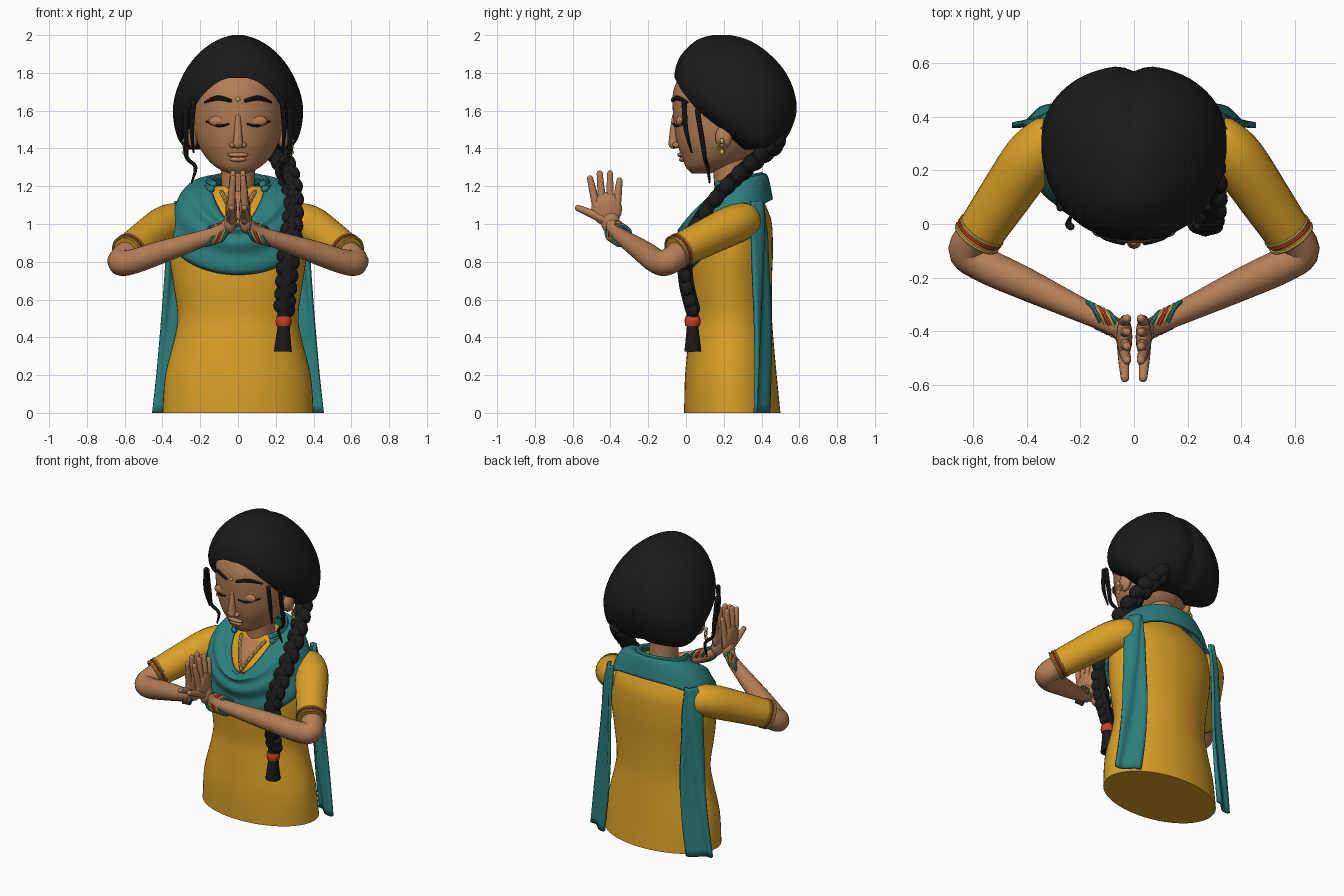
import bpy, bmesh, math
from mathutils import Vector, Matrix

if "Cube" in bpy.data.objects:
    bpy.data.objects.remove(bpy.data.objects["Cube"])

def material(name, col):
    m = bpy.data.materials.new(name)
    m.diffuse_color = (*col, 1)
    m.use_nodes = True
    m.node_tree.nodes["Principled BSDF"].inputs["Base Color"].default_value = m.diffuse_color
    return m

SKIN = material("brown skin", (0.46, 0.21, 0.095))
LIP = material("lip brown", (0.50, 0.225, 0.11))
HAIR = material("black hair", (0.011, 0.011, 0.011))
CLOTH = material("mustard cloth", (0.70, 0.35, 0.02))
TEAL = material("teal cloth", (0.026, 0.21, 0.21))
RED = material("red trim", (0.58, 0.05, 0.025))
GOLD = material("gold", (0.65, 0.42, 0.08))

def finish(bm, name, mat):
    bmesh.ops.recalc_face_normals(bm, faces=bm.faces)
    me = bpy.data.meshes.new(name)
    bm.to_mesh(me)
    bm.free()
    me.materials.append(mat)
    ob = bpy.data.objects.new(name, me)
    bpy.context.collection.objects.link(ob)
    return ob

def loft(name, rings, mat, wrap=True, loop=False, cap=True):
    """Skin a list of point rows; wrap closes each row, loop joins last row to first."""
    bm = bmesh.new()
    rows = [[bm.verts.new(p) for p in r] for r in rings]
    n = len(rows[0])
    for i in range(len(rows) - (0 if loop else 1)):
        a, b = rows[i], rows[(i + 1) % len(rows)]
        for j in range(n if wrap else n - 1):
            k = (j + 1) % n
            bm.faces.new((a[j], a[k], b[k], b[j]))
    if cap and wrap and not loop:
        bm.faces.new(rows[0])
        bm.faces.new(rows[-1])
    return finish(bm, name, mat)

def smooth_path(pts, n):
    """Catmull-Rom samples through tuples of any length."""
    p = [pts[0], *pts, pts[-1]]
    out = []
    for i in range(len(pts) - 1):
        for k in range(n):
            t = k / n
            out.append(tuple(0.5 * (2*b + (c-a)*t + (2*a-5*b+4*c-d)*t*t + (3*b-a-3*c+d)*t**3)
                             for a, b, c, d in zip(*p[i:i + 4])))
    return out + [tuple(pts[-1])]

def tube(name, pts, mat, seg=12, sub=5, ends=(1, 1)):
    """Round tube through (x, y, z, radius) points, with optional domed ends."""
    s = smooth_path(pts, sub)
    P, R = [Vector(q[:3]) for q in s], [q[3] for q in s]
    D = [(P[min(i + 1, len(P) - 1)] - P[max(i - 1, 0)]).normalized() for i in range(len(P))]
    st = list(zip(P, D, R))
    dome = [math.radians(a) for a in (25, 50, 72, 86)]
    if ends[0]:
        st = [(P[0] - D[0]*R[0]*math.sin(a), D[0], R[0]*math.cos(a)) for a in reversed(dome)] + st
    if ends[1]:
        st += [(P[-1] + D[-1]*R[-1]*math.sin(a), D[-1], R[-1]*math.cos(a)) for a in dome]
    ref = min((Vector(v) for v in ((1, 0, 0), (0, 1, 0), (0, 0, 1))), key=lambda v: abs(v.dot(D[0])))
    rings = []
    for c, d, r in st:
        u = d.cross(ref).normalized()
        v = d.cross(u)
        rings.append([c + r*(u*math.cos(t) + v*math.sin(t)) for t in (2*math.pi*j/seg for j in range(seg))])
    return loft(name, rings, mat)

def blobs(name, items, mat, seg=16):
    """Ellipsoids from (centre, scale, rotation matrix or None)."""
    bm = bmesh.new()
    for c, s, rot in items:
        m = Matrix.Translation(c) @ (rot or Matrix()) @ Matrix.Diagonal((*s, 1))
        bmesh.ops.create_uvsphere(bm, u_segments=seg, v_segments=seg // 2 + 2, radius=1, matrix=m)
    return finish(bm, name, mat)

def hoop(name, c, axis, R, r, mat):
    q = Vector(axis).to_track_quat('Z', 'Y')
    rings = []
    for i in range(32):
        a = 2*math.pi*i/32
        rings.append([Vector(c) + q @ Vector(((R + r*math.cos(b))*math.cos(a), (R + r*math.cos(b))*math.sin(a),
                      r*math.sin(b))) for b in (2*math.pi*j/8 for j in range(8))])
    return loft(name, rings, mat, loop=True)

# Body sections: z, half width, front y, back y
TORSO = [(0, .40, -.01, .50), (.2, .385, -.005, .48), (.4, .335, .015, .462), (.52, .32, .025, .455),
         (.7, .345, .015, .455), (.85, .365, .02, .46), (1.0, .36, .04, .455), (1.08, .33, .08, .43),
         (1.14, .24, .13, .40), (1.2, .13, .17, .36)]
HEAD = [(1.268, .05, .03, .13), (1.30, .115, .0, .22), (1.35, .168, -.02, .32), (1.42, .21, -.045, .39),
        (1.5, .233, -.06, .44), (1.6, .242, -.07, .45), (1.7, .23, -.068, .43), (1.8, .18, -.03, .36)]
CAP = [(1.395, .26, .30, .47), (1.43, .305, .24, .515), (1.5, .333, .13, .56), (1.6, .345, .0, .59),
       (1.7, .328, -.055, .578), (1.8, .285, -.06, .535), (1.88, .23, -.035, .47), (1.94, .165, .015, .40),
       (1.98, .095, .07, .33), (2.0, .03, .14, .26)]

def section_ring(row, p, n=56):
    z, w, f, b = row
    pw = lambda v: math.copysign(abs(v) ** (2 / p), v)
    ts = [2*math.pi*j/n for j in range(n)]
    return [Vector((w*pw(math.cos(t)), (f + b)/2 + (b - f)/2*pw(math.sin(t)), z)) for t in ts]

def front_y(table, x, z):
    rows = smooth_path(table, 8)
    _, w, f, b = min(rows, key=lambda r: abs(r[0] - z))
    return (f + b)/2 - (b - f)/2*math.sqrt(max(0, 1 - (x/w)**2))

loft("tunic", [section_ring(r, 2) for r in smooth_path(TORSO, 4)], CLOTH)
loft("head", [section_ring(r, 2) for r in smooth_path(HEAD, 4)], SKIN)
tube("neck", [(0, .25, 1.1, .10), (0, .24, 1.2, .09), (0, .23, 1.38, .095)], SKIN, 24)

# Hair with a parting groove, and the face opening cut out
rings = [section_ring(r, 2.2, 72) for r in smooth_path(CAP, 4)]
for ring in rings:
    for v in ring:
        if v.y > .2:
            v.y -= .022*math.exp(-(v.x/.035)**2)
hair = loft("hair", rings, HAIR)
half = [(.25, 1.25), (.245, 1.53), (.21, 1.65), (.13, 1.735), (.06, 1.77)]
arch = smooth_path(half + [(0, 1.772)] + [(-x, z) for x, z in reversed(half)], 5)
cutter = loft("face_cutter", [[(x, y, z) for x, z in arch] for y in (-.5, .2)], HAIR)
mod = hair.modifiers.new("opening", 'BOOLEAN')
mod.operation, mod.solver, mod.object = 'DIFFERENCE', 'EXACT', cutter
bpy.context.view_layer.update()
hair.data = bpy.data.meshes.new_from_object(hair.evaluated_get(bpy.context.evaluated_depsgraph_get()))
hair.modifiers.clear()
bpy.data.objects.remove(cutter)

# Facial features
tube("nose", [(0, -.06, 1.57, .014), (0, -.066, 1.49, .02), (0, -.066, 1.425, .027)], SKIN)
blobs("nostrils", [((s*.026, -.05, 1.418), (.02, .022, .016), None) for s in (-1, 1)], SKIN)
blobs("lips", [((0, front_y(HEAD, 0, z) - .002, z), (w, .018, .013), None)
               for z, w in ((1.366, .055), (1.342, .045))], LIP)
blobs("forehead_dot", [((0, front_y(HEAD, 0, 1.66), 1.66), (.012, .008, .012), None)], GOLD)
for s in (-1, 1):
    on_face = lambda pts: [(s*x, front_y(HEAD, x, z) - .002, z, r) for x, z, r in pts]
    tube("eyebrow", on_face([(.04, 1.653, .009), (.11, 1.667, .013), (.175, 1.645, .006)]), HAIR, 8)
    blobs("eyelid", [((s*.1, front_y(HEAD, .1, 1.545) + .012, 1.545), (.055, .022, .03), None)], SKIN)
    tube("eyelashes", [(x, y - .007, z, r) for x, y, z, r in
         on_face([(.05, 1.53, .005), (.1, 1.519, .007), (.165, 1.542, .006)])], HAIR, 8)
    blobs("ear", [((s*.24, .20, 1.46), (.03, .045, .06), None)], SKIN)
    hoop("earring", (s*.282, .19, 1.41), (1, .3, 0), .022, .005, GOLD)
    blobs("earring_bead", [((s*.285, .19, z), (.011, .011, .014), None) for z in (1.44, 1.38)], GOLD)
    tube("temple_strand", [(s*.235, -.01, 1.64, .014), (s*.245, .0, 1.5, .012), (s*.235, .03, 1.38, .005)], HAIR, 8)
    tube("side_strand", [(s*.275, .06, 1.6, .014), (s*.275, .09, 1.42, .013), (s*.27, .10, 1.35, .011),
                         (s*.225, .115, 1.30, .01), (s*.245, .125, 1.22, .005)], HAIR, 8)

# Braid over one shoulder, with tie and tuft
path = smooth_path([(.17, .48, 1.43), (.23, .37, 1.34), (.28, .22, 1.20), (.288, .08, 1.03),
                    (.272, .0, .87), (.257, .0, .70), (.245, .035, .55)], 5)
tube("braid_core", [(*p, .04) for p in path], HAIR, 10, 1)
lobes = []
for i in range(len(path)):
    p = Vector(path[i])
    d = (Vector(path[min(i + 1, len(path) - 1)]) - Vector(path[max(i - 1, 0)])).normalized()
    side = d.cross(Vector((0, -1, .3))).normalized() * (1 if i % 2 else -1)
    k = 1 - .25*i/len(path)
    lobes.append((p + side*.02, (.04*k, .05*k, .058*k), (d + side*.5).to_track_quat('Z', 'Y').to_matrix().to_4x4()))
blobs("braid", lobes, HAIR)
tube("braid_tie", [(.242, .035, .51, .038), (.242, .035, .485, .043), (.242, .035, .46, .038)], RED, 16, 3, (0, 0))
tube("braid_tuft", [(.243, .035, .55, .035), (.242, .035, .46, .032), (.238, .036, .325, .047)], HAIR, 10, 3, (0, 0))

# Draped scarf around the neck
rings = []
for i in range(25):
    s = i/24
    bump, row = math.sin(math.pi*s), []
    for j in range(72):
        a = 2*math.pi*j/72
        fr = math.cos(a)
        f = (1 + fr)/2
        x = (.14 + .235*s + .03*bump)*math.sin(a)
        y = (.21 - .19*fr)*(1 - s) + (.225 - .235*fr)*s - .05*bump*f - .009*f*math.sin(22*s)
        z = (1.23 - .24*f**3)*(1 - s) + (1.13 - .40*f**1.2)*s + .08*bump
        row.append((x, y, z))
    rings.append(row)
scarf = loft("scarf_cowl", rings, TEAL, cap=False)
mod = scarf.modifiers.new("thickness", 'SOLIDIFY')
mod.thickness = .02
for k, (r, z) in enumerate(((.15, 1.225), (.165, 1.20))):
    tube("scarf_collar_fold", [(r*math.sin(a), .25 - r*math.cos(a), z - .03*math.cos(a), .02)
         for a in (math.radians(60 + 20*i) for i in range(13))], TEAL, 8, 2)

# Scarf tails down the back: z, inner x, outer x
TAIL = [(1.12, .27, .33), (1.0, .27, .365), (.75, .27, .38), (.5, .265, .40), (.25, .28, .425), (0, .31, .455)]
for s in (-1, 1):
    rows = []
    for z, xi, xo in smooth_path(TAIL, 4):
        rows.append([(s*(xi + (xo - xi)*t), .435 - .075*t + .012*math.sin(7*t + 4*z) - .03*max(0, z - .95)*4*(1 - t), z)
                     for t in (k/8 for k in range(9))])
    tail = loft("scarf_tail", rows, TEAL, wrap=False)
    mod = tail.modifiers.new("thickness", 'SOLIDIFY')
    mod.thickness, mod.offset = .02, 0

# Open neckline with beaded edging
neck_pt = lambda x, z, o: (x, front_y(TORSO, x, z) - o, z)
loft("neckline_skin", [[neck_pt(.085*t*(z - 1.0)/.17, z, .007) for t in (-1, -.5, 0, .5, 1)]
                       for z in (1.0 + .17*i/8 for i in range(9))], SKIN, wrap=False)
for s in (-1, 1):
    edge = [neck_pt(s*.088*i/8, 1.0 + .17*i/8, .006) for i in range(9)]
    tube("neckline_trim", [(*p, .011) for p in edge], GOLD, 8, 2)
    blobs("neckline_beads", [((x, y - .009, z), (.006, .005, .006), None) for x, y, z in edge], RED, 8)

# Arms, bangles and pressed hands
for s in (-1, 1):
    m = lambda pts: [(s*p[0], *p[1:]) for p in pts]
    tube("sleeve", m([(.33, .30, 1.015, .098), (.39, .235, .99, .104), (.49, .09, .92, .097),
                      (.585, -.05, .85, .088)]), CLOTH, 24, 5, (1, 0))
    axis = (s*.225, -.33, -.17)
    for t, mat in ((.0, GOLD), (-.045, RED), (-.08, GOLD)):
        c = Vector((s*.585, -.05, .85)) + Vector(axis)*t
        hoop("sleeve_trim", c, axis, .088, .007, mat)
    tube("forearm", m([(.56, -.01, .865, .07), (.622, -.095, .80, .07), (.56, -.15, .80, .066), (.4, -.225, .853, .06),
                       (.11, -.362, .95, .038), (.05, -.395, 1.0, .034)]), SKIN, 20)
    for t, mat in ((0, TEAL), (.018, GOLD), (.036, RED), (.054, GOLD), (.072, TEAL)):
        hoop("bangle", (s*(.08 + t), -.375 + t*.48, .96 - t*.33), (s*.29, -.14, .1), .052, .0095, mat)
    blobs("palm", [((s*.036, -.42, 1.08), (.03, .082, .09), None), ((s*.042, -.40, 1.01), (.035, .05, .06), None)], SKIN)
    for y0, y1, z1 in ((-.475, -.508, 1.242), (-.44, -.457, 1.268), (-.403, -.402, 1.268), (-.366, -.352, 1.23)):
        tube("finger", m([(.036, y0, 1.09, .021), (.032, (y0 + y1)/2, 1.17, .02), (.026, y1, z1, .016)]), SKIN, 10)
    tube("thumb", m([(.04, -.42, 1.02, .027), (.038, -.50, 1.055, .022), (.034, -.573, 1.085, .016)]), SKIN, 10)

# Smooth shading with sharp edges kept
bpy.ops.object.select_all(action='SELECT')
bpy.context.view_layer.objects.active = hair
bpy.ops.object.shade_smooth_by_angle(angle=math.radians(40))
